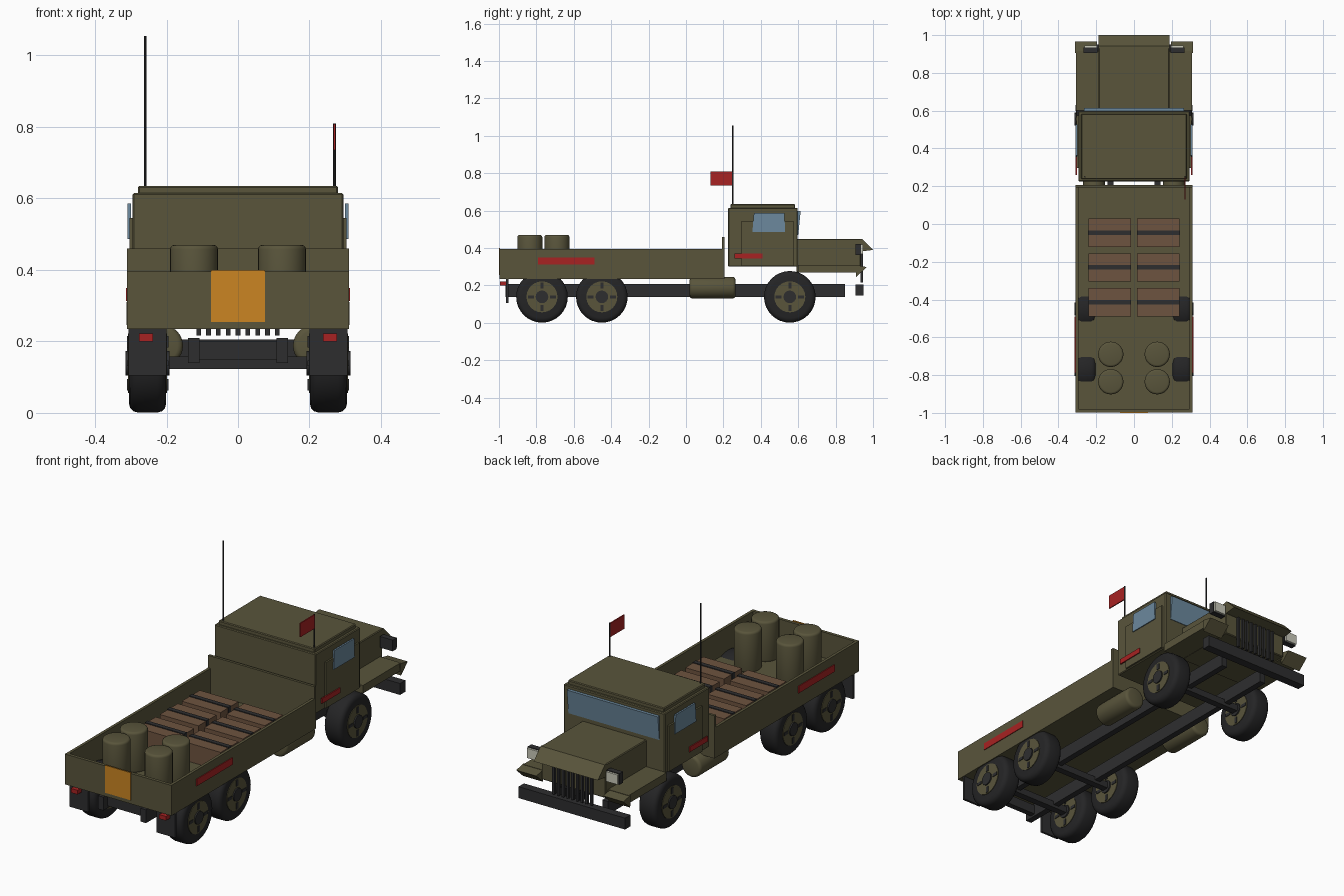
import bpy, bmesh, math
from mathutils import Matrix, Vector

if "Cube" in bpy.data.objects:
    bpy.data.objects.remove(bpy.data.objects["Cube"], do_unlink=True)


def material(name, r, g, b):
    m = bpy.data.materials.new(name)
    m.use_nodes = True
    m.diffuse_color = (r, g, b, 1)
    m.node_tree.nodes["Principled BSDF"].inputs["Base Color"].default_value = (r, g, b, 1)
    return m


OLIVE = material("olive paint", .1, .09, .044)
DARK = material("dark steel", .027, .027, .028)
RUBBER = material("tyre rubber", .018, .018, .019)
RED = material("red", .39, .016, .016)
ORANGE = material("orange", .6, .235, .016)
WOOD = material("crate wood", .155, .087, .05)
GLASS = material("blue glass", .15, .25, .34)
LAMP = material("lamp white", .6, .6, .5)


def finish(name, bm, mat, smooth=False):
    bmesh.ops.recalc_face_normals(bm, faces=bm.faces)
    me = bpy.data.meshes.new(name)
    bm.to_mesh(me)
    bm.free()
    me.materials.append(mat)
    ob = bpy.data.objects.new(name, me)
    bpy.context.collection.objects.link(ob)
    if smooth:
        bpy.ops.object.select_all(action='DESELECT')
        ob.select_set(True)
        bpy.context.view_layer.objects.active = ob
        bpy.ops.object.shade_smooth_by_angle(angle=math.radians(40))
    return ob


def box(name, mat, x, y, z, bevel=0):
    """Box from (min, max) pairs."""
    bm = bmesh.new()
    bmesh.ops.create_cube(bm, size=1)
    for v in bm.verts:
        v.co = Vector([(a + b) / 2 + c * (b - a) for (a, b), c in zip((x, y, z), v.co)])
    if bevel:
        bmesh.ops.bevel(bm, geom=bm.edges[:], offset=bevel, segments=1, affect='EDGES')
    return finish(name, bm, mat)


def cylinder(name, mat, centre, radius, depth, axis='Z', sides=32, bevel=0):
    bm = bmesh.new()
    bmesh.ops.create_cone(bm, cap_ends=True, segments=sides, radius1=radius,
                          radius2=radius, depth=depth)
    if bevel:
        rims = [e for e in bm.edges if abs(e.verts[0].co.z - e.verts[1].co.z) < 1e-4]
        bmesh.ops.bevel(bm, geom=rims, offset=bevel, segments=3, profile=.5, affect='EDGES')
    turn = {'X': Matrix.Rotation(math.pi / 2, 4, 'Y'),
            'Y': Matrix.Rotation(math.pi / 2, 4, 'X'), 'Z': Matrix()}[axis]
    bm.transform(Matrix.Translation(centre) @ turn)
    return finish(name, bm, mat, True)


def prism(name, mat, x, profile):
    """Extrude a (y, z) outline across x."""
    bm = bmesh.new()
    face = bm.faces.new([bm.verts.new((x[0], y, z)) for y, z in profile])
    moved = bmesh.ops.extrude_face_region(bm, geom=[face])["geom"]
    bmesh.ops.translate(bm, vec=(x[1] - x[0], 0, 0),
                        verts=[g for g in moved if isinstance(g, bmesh.types.BMVert)])
    return finish(name, bm, mat)


def side(s, a, b):
    return tuple(sorted((s * a, s * b)))


# Chassis
box("front_bumper", DARK, (-.31, .31), (.905, .95), (.145, .205))
box("rear_crossmember", DARK, (-.12, .12), (-.93, -.9), (.15, .2))
WHEELS = {"front": .555, "middle": -.45, "rear": -.77}
for label, y in WHEELS.items():
    box(label + "_axle", DARK, (-.22, .22), (y - .018, y + .018), (.123, .158))

# Cargo bed
box("bed_floor", OLIVE, (-.3, .3), (-.99, .205), (.235, .26))
box("tailgate", OLIVE, (-.305, .305), (-.997, -.98), (.235, .395))
box("headboard", OLIVE, (-.31, .31), (.193, .207), (.235, .46))
box("tailgate_panel", ORANGE, (-.075, .075), (-1, -.994), (.255, .4))

# Cab
box("cab", OLIVE, (-.295, .295), (.225, .597), (.3, .615), .004)
box("cab_roof", OLIVE, (-.28, .28), (.237, .583), (.61, .635), .004)
prism("windshield", GLASS, (-.265, .265),
      [(.588, .47), (.6, .47), (.613, .597), (.59, .597)])

# Hood with sloped nose and grille
box("hood", OLIVE, (-.187, .187), (.59, .935), (.27, .449), .004)
prism("hood_nose", OLIVE, (-.187, .187),
      [(.93, .449), (.942, .449), (1, .39), (.945, .383), (.93, .383)])
for i in range(9):
    x = (i - 4) * .0275
    box("grille_bar", DARK, (x - .0065, x + .0065), (.934, .947), (.217, .385))

# Mirrored parts
for s, tag in ((1, "left_"), (-1, "right_")):
    box(tag + "frame_rail", DARK, side(s, .108, .14), (-.965, .85), (.139, .209))
    box(tag + "bed_wall", OLIVE, side(s, .295, .31), (-.997, .207), (.235, .395))
    box(tag + "bed_stripe", RED, side(s, .308, .314), (-.79, -.49), (.313, .35))
    box(tag + "door", OLIVE, side(s, .29, .304), (.297, .575), (.305, .545))
    box(tag + "door_stripe", RED, side(s, .302, .309), (.26, .41), (.345, .372))
    prism(tag + "window", GLASS, side(s, .3, .309),
          [(.355, .487), (.53, .487), (.526, .586), (.363, .586)])
    box(tag + "fender", OLIVE, side(s, .187, .307), (.6, .915), (.268, .31))
    prism(tag + "fender_tip", OLIVE, side(s, .195, .312),
          [(.905, .31), (.967, .298), (.91, .246)])
    box(tag + "lamp_housing", DARK, side(s, .193, .267), (.905, .935), (.363, .422))
    box(tag + "lamp_lens", LAMP, side(s, .197, .263), (.934, .946), (.367, .418))
    box(tag + "mudflap", DARK, side(s, .2, .307), (-.962, -.95), (.105, .236))
    box(tag + "tail_light", RED, side(s, .238, .277), (-.995, -.96), (.2, .222))
    cylinder(tag + "fuel_tank", OLIVE, (s * .212, .142, .188), .058, .245, 'Y', 32, .015)

    # Wheels: tyre, rim discs, hub and four lugs on both faces
    for label, y in WHEELS.items():
        name = tag + label
        cylinder(name + "_tyre", RUBBER, (s * .253, y, .139), .138, .104, 'X', 32, .025)
        cylinder(name + "_rim", OLIVE, (s * .253, y, .139), .083, .11, 'X', 24)
        cylinder(name + "_hub", DARK, (s * .253, y, .139), .034, .124, 'X', 16)
        for dy, dz in ((1, 0), (-1, 0), (0, 1), (0, -1)):
            cy, cz = y + dy * .06, .139 + dz * .06
            hy, hz = (.016, .008) if dy else (.008, .016)
            box(name + "_lug", DARK, side(s, .195, .311),
                (cy - hy, cy + hy), (cz - hz, cz + hz))

    # Cargo: barrels and strapped crates
    for y in (-.69, -.835):
        cylinder(tag + "barrel", OLIVE, (s * .123, y, .363), .067, .214, 'Z', 32, .012)
    for y in (-.047, -.23, -.415):
        box(tag + "crate", WOOD, side(s, .017, .242), (y - .075, y + .075), (.255, .357))
        box(tag + "crate_strap", DARK, side(s, .015, .244), (y - .012, y + .012), (.255, .361))

# Antenna and flag
cylinder("antenna", DARK, (-.26, .25, .84), .0035, .43, 'Z', 8)
cylinder("flag_pole", DARK, (.27, .25, .72), .004, .18, 'Z', 8)
box("flag", RED, (.267, .273), (.13, .247), (.735, .808))
